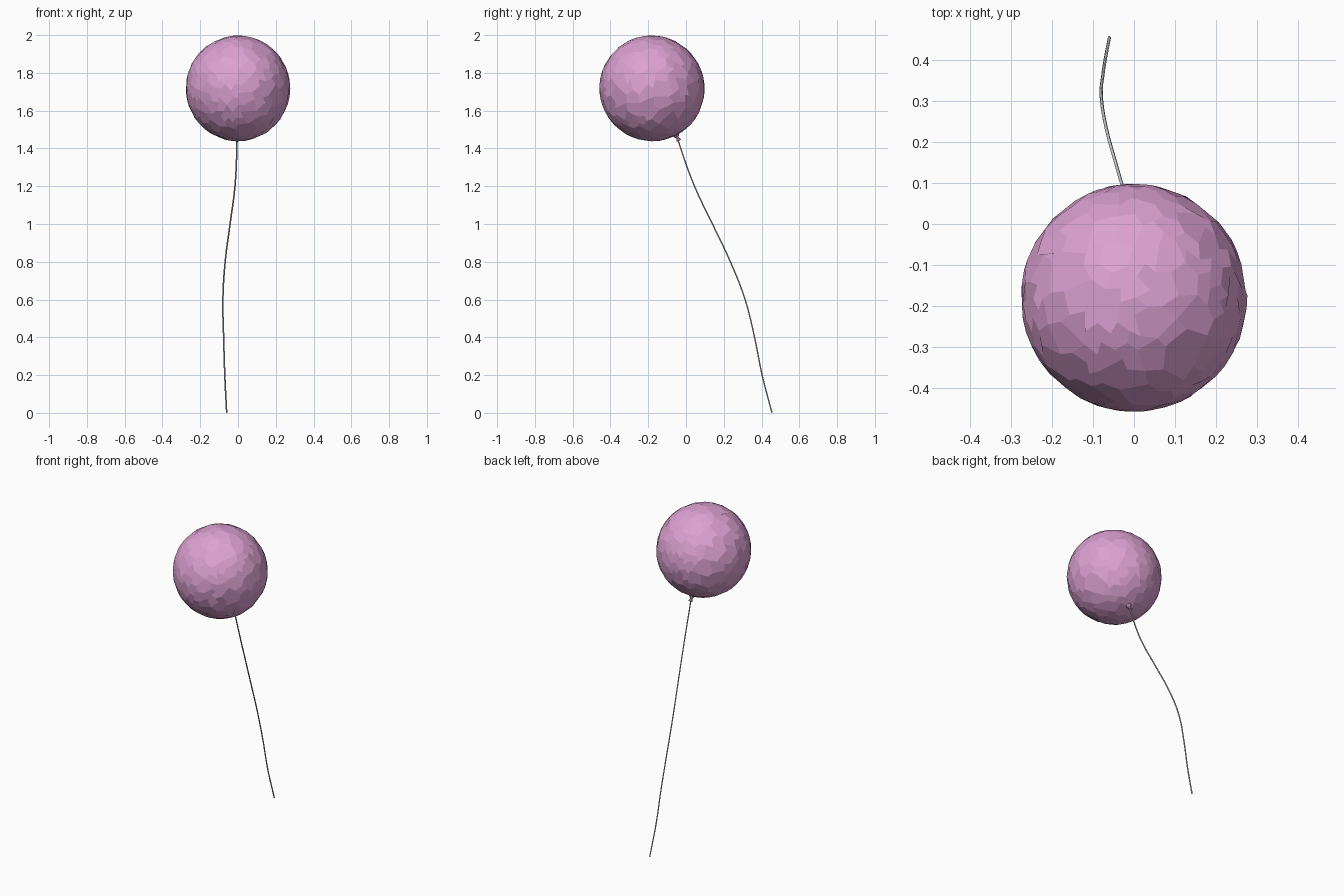
import bpy, bmesh, random
from mathutils import Vector, Matrix

if "Cube" in bpy.data.objects:
    bpy.data.objects.remove(bpy.data.objects["Cube"])

random.seed(4)


def material(name, color):
    m = bpy.data.materials.new(name)
    m.diffuse_color = color
    m.use_nodes = True
    m.node_tree.nodes["Principled BSDF"].inputs["Base Color"].default_value = m.diffuse_color
    return m


def add_object(name, bm, mat):
    me = bpy.data.meshes.new(name)
    bm.to_mesh(me)
    bm.free()
    me.materials.append(mat)
    ob = bpy.data.objects.new(name, me)
    bpy.context.collection.objects.link(ob)
    return ob


pink = material("pink_rubber", (0.72, 0.36, 0.65, 1))

# Balloon axis runs from the centre down to the knot
center = Vector((0, -0.18, 1.718))
neck = Vector((-0.005, -0.05, 1.465))
axis = (neck - center).normalized()
tilt = axis.to_track_quat('-Z', 'Y').to_matrix().to_4x4()

# Balloon: jittered faceted ball with flat patches merged
bm = bmesh.new()
bmesh.ops.create_icosphere(bm, subdivisions=4, radius=0.279)
for v in bm.verts:
    slide = Vector([random.uniform(-0.007, 0.007) for _ in range(3)])
    v.co = (v.co + slide).normalized() * 0.281
    v.co.x *= 0.985
    v.co.y *= 0.99
bm.transform(Matrix.Translation(center) @ tilt)
balloon = add_object("balloon", bm, pink)
dec = balloon.modifiers.new("facets", 'DECIMATE')
dec.decimate_type = 'DISSOLVE'
dec.angle_limit = 0.19

# Knot: pinched neck flaring into a small lip
bm = bmesh.new()
profile = [(0.024, -0.018), (0.011, 0.004), (0.007, 0.011), (0.013, 0.024), (0.011, 0.027)]
rings = []
for r, d in profile:
    ring = bmesh.ops.create_circle(bm, segments=8, radius=r)["verts"]
    bmesh.ops.translate(bm, verts=ring, vec=(0, 0, -d))
    rings.append(ring)
for a, b in zip(rings, rings[1:]):
    for i in range(8):
        j = (i + 1) % 8
        bm.faces.new((a[i], a[j], b[j], b[i]))
bm.faces.new(rings[-1])
bmesh.ops.recalc_face_normals(bm, faces=bm.faces)
bm.transform(Matrix.Translation(neck) @ tilt)
add_object("knot", bm, pink)

# String: thin drifting tube down to the ground
path = [(-0.005, -0.045, 1.455), (-0.006, -0.028, 1.40), (-0.016, 0.045, 1.2),
        (-0.042, 0.14, 1.0), (-0.068, 0.235, 0.8), (-0.08, 0.313, 0.6),
        (-0.076, 0.363, 0.4), (-0.07, 0.403, 0.2), (-0.06, 0.455, 0.001)]
cu = bpy.data.curves.new("string", 'CURVE')
cu.dimensions = '3D'
cu.bevel_depth = 0.004
cu.bevel_resolution = 1
cu.resolution_u = 4
cu.use_fill_caps = True
sp = cu.splines.new('BEZIER')
sp.bezier_points.add(len(path) - 1)
for p, co in zip(sp.bezier_points, path):
    p.co = co
    p.handle_left_type = p.handle_right_type = 'AUTO'
string = bpy.data.objects.new("string", cu)
bpy.context.collection.objects.link(string)
